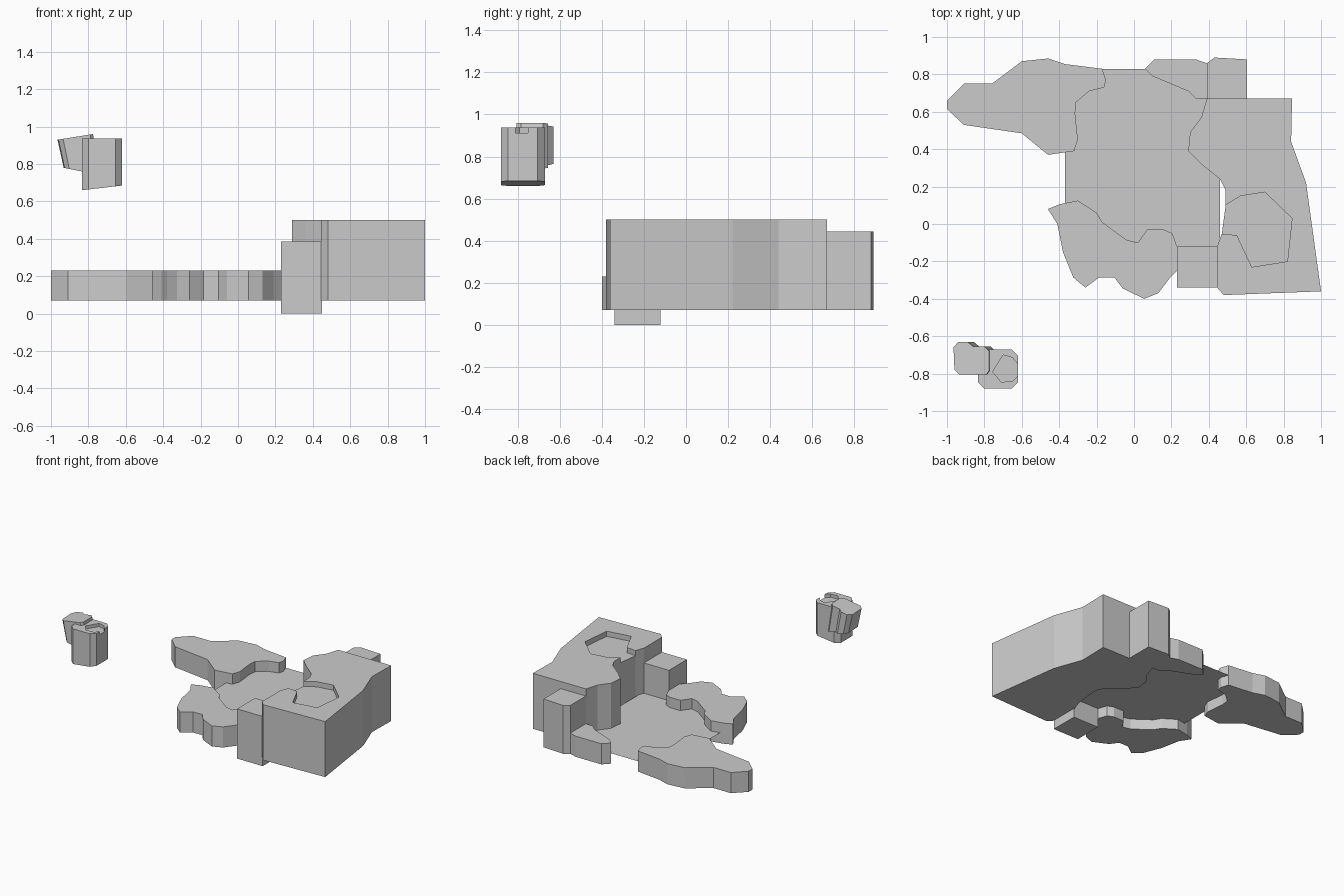
import bpy, bmesh

if "Cube" in bpy.data.objects:
    bpy.data.objects.remove(bpy.data.objects["Cube"])


def flat(z):
    return lambda x, y: z


def prism(name, pts, bottom, top, shift=0.0):
    """Closed prism from an outline; bottom/top are heights or functions of (x, y)."""
    bottom = bottom if callable(bottom) else flat(bottom)
    top = top if callable(top) else flat(top)
    bm = bmesh.new()
    lo = [bm.verts.new((x + shift, y, bottom(x, y))) for x, y in pts]
    hi = [bm.verts.new((x, y, top(x, y))) for x, y in pts]
    bm.faces.new(lo)
    bm.faces.new(hi)
    n = len(pts)
    for i in range(n):
        j = (i + 1) % n
        bm.faces.new((lo[i], lo[j], hi[j], hi[i]))
    bmesh.ops.recalc_face_normals(bm, faces=bm.faces)
    mesh = bpy.data.meshes.new(name)
    bm.to_mesh(mesh)
    bm.free()
    ob = bpy.data.objects.new(name, mesh)
    bpy.context.collection.objects.link(ob)
    return ob


def carve(target, pts, floor):
    """Cut a shallow basin down to the floor height."""
    cutter = prism(target.name + "_cutter", pts, floor, 1.2)
    cutter.hide_render = True
    cutter.hide_viewport = True
    cutter.display_type = 'WIRE'
    mod = target.modifiers.new("basin", 'BOOLEAN')
    mod.operation = 'DIFFERENCE'
    mod.solver = 'EXACT'
    mod.object = cutter


BASE, LOW = 0.07, 0.23

# thin ground sheet between the slabs
mesh = bpy.data.meshes.new("ground")
mesh.from_pydata([(-.37, -.12, .15), (.46, -.12, .15), (.46, .67, .15), (.36, .83, .15),
                  (-.37, .83, .15)], [], [(0, 1, 2, 3, 4)])
bpy.context.collection.objects.link(bpy.data.objects.new("ground", mesh))

# low slabs
prism("left_slab", [
    (-1, .615), (-1, .66), (-.91, .75), (-.76, .75), (-.6, .87), (-.46, .885), (-.37, .855),
    (-.17, .83), (-.15, .77), (-.16, .73), (-.24, .71), (-.31, .65), (-.315, .59), (-.3, .45),
    (-.32, .39), (-.46, .37), (-.6, .485), (-.91, .53)], BASE, LOW)
prism("front_slab", [
    (-.46, .08), (-.41, 0), (-.38, -.15), (-.325, -.285), (-.26, -.34), (-.185, -.285),
    (-.105, -.285), (-.06, -.345), (.055, -.4), (.13, -.37), (.19, -.29), (.23, -.25),
    (.23, -.12), (.205, -.05), (.16, -.03), (.07, -.03), (.02, -.1), (-.04, -.085),
    (-.17, .01), (-.2, .06), (-.3, .125), (-.4, .105)], BASE, LOW)
prism("back_slab", [
    (.06, .83), (.11, .88), (.33, .88), (.39, .86), (.39, .67), (.33, .67), (.29, .71),
    (.1, .79)], BASE, LOW)

# tall block with an open-sided basin
block = prism("tall_block", [
    (.39, .67), (.845, .67), (.84, .44), (.92, .22), (1, -.36), (.48, -.38), (.445, -.34),
    (.445, -.12), (.47, -.05), (.49, .1), (.49, .18), (.46, .24), (.36, .32), (.29, .39),
    (.3, .49), (.36, .57)], BASE, 0.5)
carve(block, [(.4, -.045), (.55, -.06), (.63, -.23), (.82, -.2), (.845, .03), (.7, .17),
              (.57, .15), (.48, .095), (.4, .095)], 0.46)

# pillars against the block
prism("front_pillar", [(.23, -.34), (.45, -.34), (.45, -.12), (.23, -.12)], 0, 0.385)
prism("back_pillar", [(.39, .66), (.39, .86), (.43, .89), (.605, .88), (.605, .66)], BASE, 0.445)

# floating rocks: upright octagon with a basin, and a tilted one
rock = prism("upright_rock", [
    (-.835, -.845), (-.8, -.88), (-.655, -.88), (-.62, -.845), (-.62, -.705), (-.655, -.67),
    (-.8, -.67), (-.835, -.705)], lambda x, y: .66 + .116 * (x + .835), 0.937)
carve(rock, [(-.58, -.81), (-.62, -.81), (-.65, -.84), (-.71, -.845), (-.755, -.79),
             (-.7, -.7), (-.65, -.715), (-.62, -.75), (-.58, -.75)], 0.912)
prism("tilted_rock", [
    (-.965, -.66), (-.94, -.63), (-.89, -.63), (-.86, -.655), (-.8, -.655), (-.775, -.68),
    (-.775, -.785), (-.79, -.805), (-.935, -.805), (-.96, -.78)],
    lambda x, y: .78 - .2 * (x + .965), lambda x, y: .93 + .16 * (x + .965), shift=.033)
